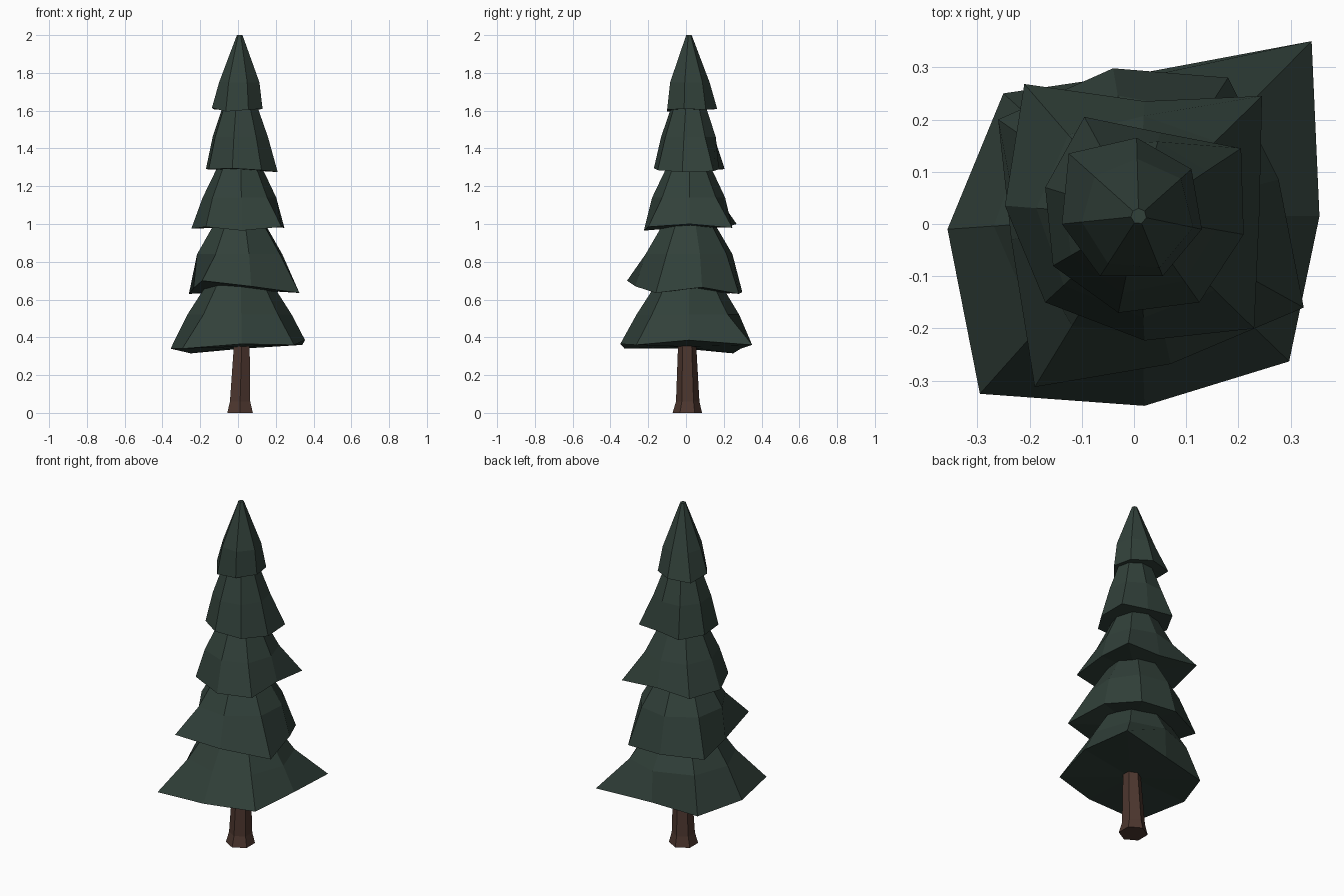
import bpy
import bmesh
import math


def material(name, rgb):
    m = bpy.data.materials.new(name)
    m.diffuse_color = (*rgb, 1)
    return m


NEEDLES = material("dark green needles", (0.031, 0.052, 0.042))
BARK = material("brown bark", (0.074, 0.038, 0.028))


def loft(name, rings, mat):
    """Join rings of points from bottom to top, closing both ends."""
    bm = bmesh.new()
    loops = [[bm.verts.new(p) for p in ring] for ring in rings]
    n = len(loops[0])
    for low, high in zip(loops, loops[1:]):
        for i in range(n):
            j = (i + 1) % n
            bm.faces.new((low[i], low[j], high[j], high[i]))
    bm.faces.new(loops[-1])
    # fan underside, since the rim is not level
    centre = bm.verts.new([sum(v.co[k] for v in loops[0]) / n for k in range(3)])
    for i in range(n):
        bm.faces.new((loops[0][(i + 1) % n], loops[0][i], centre))
    bmesh.ops.recalc_face_normals(bm, faces=bm.faces)
    mesh = bpy.data.meshes.new(name)
    bm.to_mesh(mesh)
    bm.free()
    mesh.materials.append(mat)
    obj = bpy.data.objects.new(name, mesh)
    bpy.context.collection.objects.link(obj)
    return obj


CX, CY = 0.009, 0.015


def tier(name, rim, mid, top):
    """Ragged rim, then a mid ring and a top ring given as (radius, z)."""
    rings = [rim]
    for radius, z in (mid, top):
        ring = []
        for x, y, _ in rim:
            a = math.atan2(y - CY, x - CX)
            r = radius
            if radius == mid[0]:  # mid ring follows the rim a little
                r = 0.85 * radius + 0.12 * math.hypot(x - CX, y - CY)
            ring.append((CX + r * math.cos(a), CY + r * math.sin(a), z))
        rings.append(ring)
    return loft(name, rings, NEEDLES)


# Trunk: six sides, flared foot
loft("trunk", [[(x + r * math.cos(math.radians(90 + 60 * i)),
                 y + r * math.sin(math.radians(90 + 60 * i)), z) for i in range(6)]
               for x, y, r, z in ((0.011, 0.007, 0.078, 0), (0.011, 0.009, 0.062, 0.06),
                                  (0.02, 0.006, 0.048, 0.36), (0.02, 0.006, 0.045, 0.45))], BARK)

# Branch tiers, lowest first
tier("branch_tier_1",
     [(0.355, 0.015, 0.385), (0.34, 0.35, 0.36), (0.02, 0.29, 0.34), (-0.25, 0.25, 0.315),
      (-0.357, -0.01, 0.34), (-0.295, -0.325, 0.34), (0.02, -0.348, 0.365), (0.297, -0.263, 0.36)],
     (0.275, 0.52), (0.11, 0.78))
tier("branch_tier_2",
     [(0.325, -0.16, 0.635), (0.277, 0.085, 0.665), (0.18, 0.28, 0.63), (-0.04, 0.298, 0.64),
      (-0.26, 0.2, 0.63), (-0.235, -0.03, 0.66), (-0.19, -0.312, 0.70), (0.07, -0.268, 0.67)],
     (0.235, 0.84), (0.08, 1.1))
tier("branch_tier_3",
     [(0.24, 0.02, 1.0), (0.245, 0.245, 0.98), (0.02, 0.235, 0.99), (-0.21, 0.268, 1.0),
      (-0.247, 0.035, 0.975), (-0.17, -0.15, 0.985), (0.02, -0.223, 0.965), (0.23, -0.2, 0.985)],
     (0.195, 1.14), (0.07, 1.4))
tier("branch_tier_4",
     [(0.21, -0.02, 1.275), (0.205, 0.145, 1.28), (0.05, 0.175, 1.29), (-0.095, 0.205, 1.29),
      (-0.17, 0.07, 1.29), (-0.155, -0.08, 1.29), (-0.03, -0.17, 1.295), (0.125, -0.15, 1.285)],
     (0.15, 1.46), (0.06, 1.72))
tier("top_tier",
     [(0.13, -0.01, 1.61), (0.11, 0.105, 1.605), (0.005, 0.165, 1.61), (-0.125, 0.135, 1.605),
      (-0.138, 0, 1.615), (-0.065, -0.1, 1.595), (0.055, -0.1, 1.605)],
     (0.108, 1.75), (0.015, 2.0))
